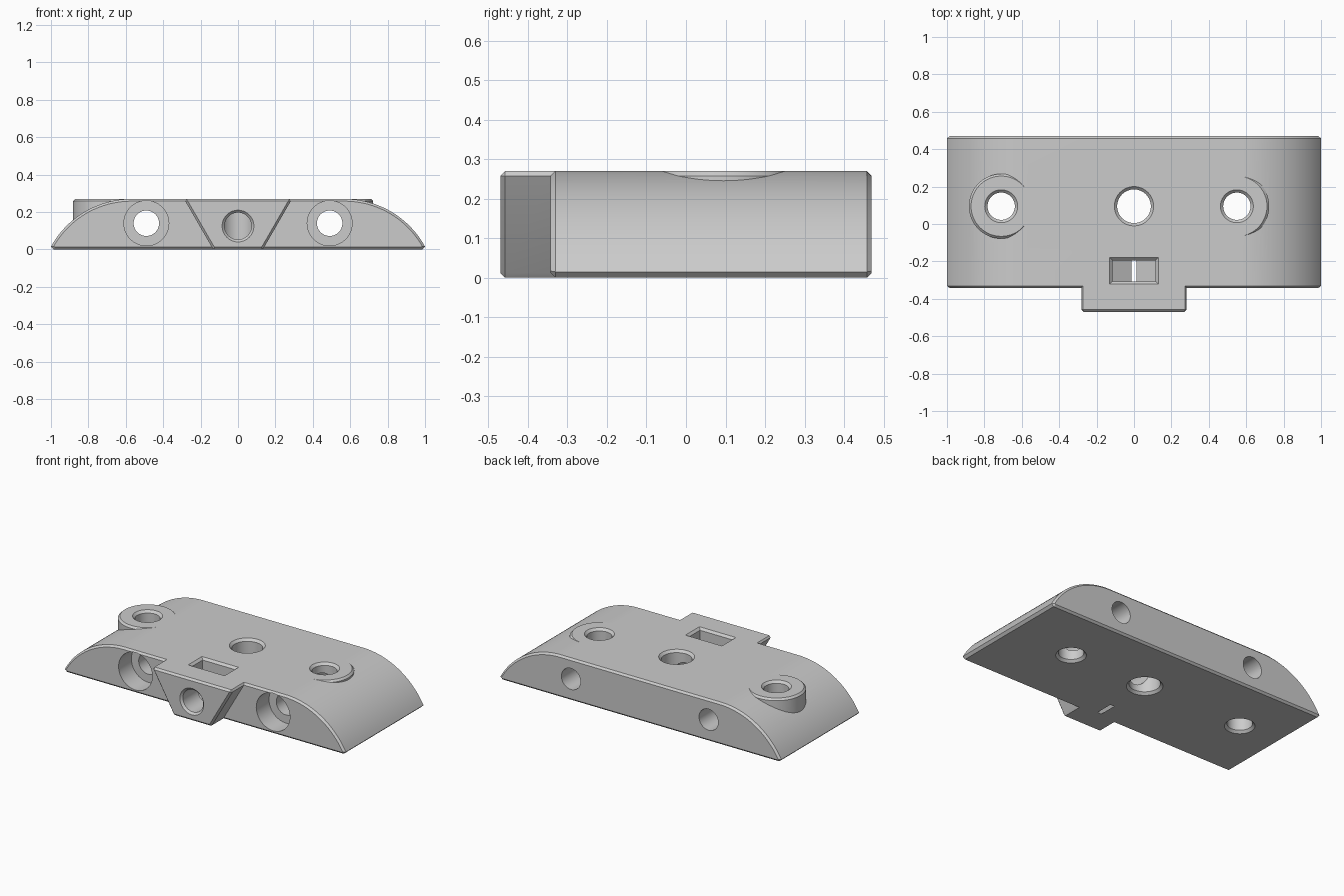
import bpy, bmesh, math
from mathutils import Matrix, Vector

TOP = 0.27
FRONT, BACK = -0.343, 0.47

cube = bpy.data.objects.get("Cube")
if cube:
    bpy.data.objects.remove(cube, do_unlink=True)

SHADE = (0.6, 0.6, 0.6, 1)
grey = bpy.data.materials.new("plain grey")
grey.use_nodes = True
grey.diffuse_color = SHADE
grey.node_tree.nodes["Principled BSDF"].inputs["Base Color"].default_value = SHADE


def finish(name, bm):
    bmesh.ops.recalc_face_normals(bm, faces=bm.faces)
    mesh = bpy.data.meshes.new(name)
    bm.to_mesh(mesh)
    bm.free()
    mesh.materials.append(grey)
    obj = bpy.data.objects.new(name, mesh)
    bpy.context.collection.objects.link(obj)
    return obj


def skin(bm, rings):
    """Join matching rings of points into a closed solid."""
    loops = [[bm.verts.new(p) for p in ring] for ring in rings]
    for a, b in zip(loops, loops[1:]):
        for i in range(len(a)):
            j = (i + 1) % len(a)
            bm.faces.new((a[i], a[j], b[j], b[i]))
    bm.faces.new(loops[0])
    bm.faces.new(loops[-1])


def inset(outline, d):
    """Move a clockwise outline inwards by d with mitred corners."""
    pts = [Vector(p) for p in outline]
    result = []
    for i, p in enumerate(pts):
        before = (p - pts[i - 1]).normalized()
        after = (pts[(i + 1) % len(pts)] - p).normalized()
        n1, n2 = Vector((before.y, -before.x)), Vector((after.y, -after.x))
        result.append(p + (n1 + n2) * d / (1 + n1.dot(n2)))
    return result


def prism(name, outline, y0, y1, chamfer=0):
    """Extrude a clockwise x-z outline along y, with chamfered ends."""
    small = inset(outline, chamfer)
    stages = [(outline, y0), (outline, y1)]
    if chamfer:
        stages = [(small, y0), (outline, y0 + chamfer), (outline, y1 - chamfer), (small, y1)]
    bm = bmesh.new()
    skin(bm, [[(x, y, z) for x, z in points] for points, y in stages])
    return finish(name, bm)


def lathe(name, profile, x, y, z=0, along_y=False, sides=64):
    """Closed solid of revolution from (radius, distance) pairs."""
    bm = bmesh.new()
    angles = [math.tau * i / sides for i in range(sides)]
    skin(bm, [[(r * math.cos(a), r * math.sin(a), t) for a in angles] for r, t in profile])
    if along_y:
        bm.transform(Matrix.Rotation(-math.pi / 2, 4, 'X'))
    bm.transform(Matrix.Translation((x, y, z)))
    return finish(name, bm)


# Main body: flat top running into an arc at each end
flat, radius, c = 0.57, 0.49, 0.012
reach = math.asin((1 - flat) / radius)
arc = [(flat + radius * math.sin(reach * i / 24),
        TOP - radius * (1 - math.cos(reach * i / 24))) for i in range(25)]
half = arc + [(0.985, 0)]
body = prism("mount_body", half + [(-x, z) for x, z in reversed(half)], FRONT, BACK, c)


def combine(tool, operation):
    mod = body.modifiers.new(tool.name, 'BOOLEAN')
    mod.operation = operation
    mod.solver = 'EXACT'
    mod.object = tool
    bpy.context.view_layer.objects.active = body
    bpy.ops.object.modifier_apply(modifier=mod.name)
    bpy.data.objects.remove(tool, do_unlink=True)


# Tapered tongue at the front
side = [(0.274, TOP), (0.282, TOP - c), (0.14, c), (0.13, 0)]
tongue = side + [(-x, z) for x, z in reversed(side)]
combine(prism("front_tongue", tongue, -0.47, -0.15, c), 'UNION')

# Round bosses for the two outer screws
HOLE_Y = 0.095
for name, x in (("right_boss", -0.71), ("left_boss", 0.55)):
    combine(lathe(name, [(0.173, 0.02), (0.173, TOP - c), (0.161, TOP)], x, HOLE_Y), 'UNION')

# Vertical holes, countersunk slightly at both ends
for x, r in ((-0.71, 0.073), (0, 0.09), (0.55, 0.073)):
    k = 0.015
    hole = [(r + 2 * k, -k), (r, k), (r, TOP - k), (r + 2 * k, TOP + k)]
    combine(lathe("vertical_hole", hole, x, HOLE_Y), 'DIFFERENCE')

# Stepped bores running from front to back
for x in (-0.49, 0.49):
    bore = [(0.12, -0.1), (0.12, 0.13), (0.068, 0.13), (0.068, 1)]
    combine(lathe("stepped_bore", bore, x, FRONT, 0.14, True), 'DIFFERENCE')

# Nut slot with a pointed floor and a chamfered mouth
a = 0.116
slot = [(-a, TOP + 0.02), (a, TOP + 0.02), (a, 0.0585), (0, -0.008), (-a, 0.0585)]
combine(prism("nut_slot", slot, -0.308, -0.194), 'DIFFERENCE')
mouth = [[(sx * (a + g), -0.251 + sy * (0.057 + g), TOP - 0.014 + g)
          for sx, sy in ((-1, -1), (1, -1), (1, 1), (-1, 1))] for g in (0, 0.028)]
bm = bmesh.new()
skin(bm, mouth)
combine(finish("slot_mouth", bm), 'DIFFERENCE')

# Clamping screw bore from the tongue into the middle hole
screw = [(0.099, -0.014), (0.072, 0.013), (0.072, 0.52)]
combine(lathe("screw_bore", screw, 0, -0.47, 0.125, True), 'DIFFERENCE')

# Smooth curved walls, crisp edges
bpy.ops.object.select_all(action='DESELECT')
body.select_set(True)
bpy.context.view_layer.objects.active = body
bpy.ops.object.shade_smooth_by_angle(angle=math.radians(25))
